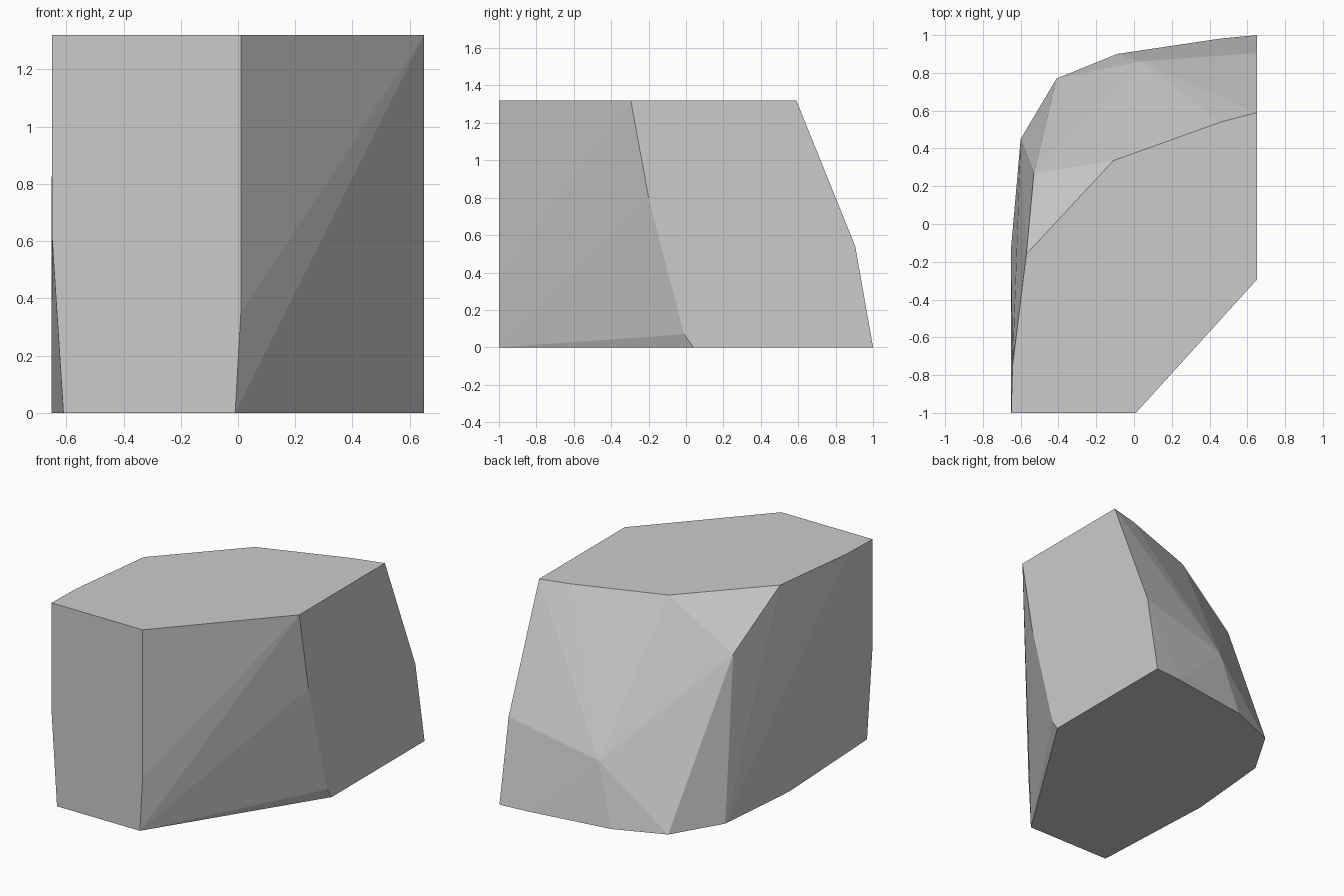
import bpy, bmesh

if "Cube" in bpy.data.objects:
    bpy.data.objects.remove(bpy.data.objects["Cube"])

# Outlines of the faceted rock: flat top, flat base and the bulging points between
H = 1.32
top = [(-0.65, -1), (0.01, -1), (0.65, -0.295), (0.65, 0.59), (0.46, 0.54),
       (-0.11, 0.335), (-0.57, -0.16), (-0.643, -0.75)]
base = [(-0.61, -1), (-0.01, -1), (0.65, 0.04), (0.65, 1), (0.46, 0.982),
        (-0.09, 0.90), (-0.41, 0.77), (-0.60, 0.45), (-0.652, -0.14)]
middle = [(-0.65, -1, 0.62), (0.01, -1, 0.35), (0.65, -0.2, 0.8), (0.65, -0.01, 0.07),
          (0.65, 0.905, 0.54), (0.03, 0.86, 0.40), (-0.53, 0.27, 1.02)]
points = [(x, y, H) for x, y in top] + [(x, y, 0) for x, y in base] + middle

# Wrap the outlines in a convex skin
bm = bmesh.new()
for p in points:
    bm.verts.new(p)
hull = bmesh.ops.convex_hull(bm, input=bm.verts[:])
loose = [v for v in bm.verts if not v.link_faces]
bmesh.ops.delete(bm, geom=loose, context='VERTS')
bmesh.ops.recalc_face_normals(bm, faces=bm.faces[:])
mesh = bpy.data.meshes.new("rock")
bm.to_mesh(mesh)
bm.free()

# Single flat stone colour
stone = bpy.data.materials.new("stone grey")
stone.diffuse_color = (0.6, 0.6, 0.6, 1)
stone.use_nodes = True
stone.node_tree.nodes["Principled BSDF"].inputs["Base Color"].default_value = stone.diffuse_color
mesh.materials.append(stone)
rock = bpy.data.objects.new("rock", mesh)
bpy.context.collection.objects.link(rock)
